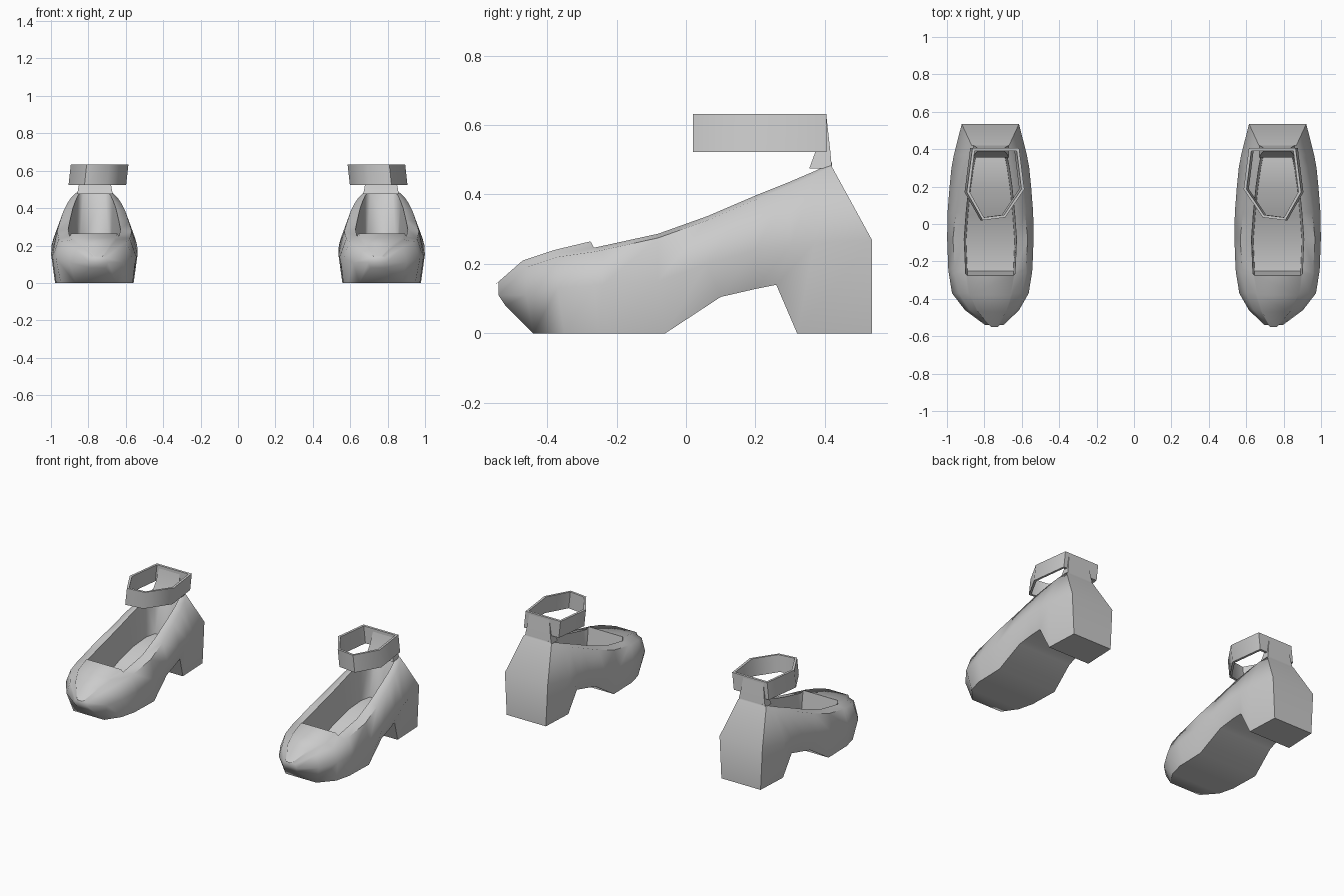
import bpy
import bmesh
import math

if "Cube" in bpy.data.objects:
    bpy.data.objects.remove(bpy.data.objects["Cube"], do_unlink=True)

grey = bpy.data.materials.new("plain grey")
grey.use_nodes = True
grey.diffuse_color = (0.6, 0.6, 0.6, 1)
grey.node_tree.nodes["Principled BSDF"].inputs["Base Color"].default_value = (0.6, 0.6, 0.6, 1)


def finish(name, bm, side):
    """Turn a bmesh of the left part into an object, mirrored for the right."""
    for v in bm.verts:
        v.co.x *= side
    bmesh.ops.recalc_face_normals(bm, faces=bm.faces)
    mesh = bpy.data.meshes.new(name)
    bm.to_mesh(mesh)
    bm.free()
    mesh.materials.append(grey)
    obj = bpy.data.objects.new(name, mesh)
    bpy.context.collection.objects.link(obj)
    bpy.ops.object.select_all(action='DESELECT')
    obj.select_set(True)
    bpy.context.view_layer.objects.active = obj
    bpy.ops.object.shade_smooth_by_angle(angle=math.radians(60))


def bridge(bm, a, b):
    """Join two closed loops of vertices with a band of quads."""
    n = len(a)
    for i in range(n):
        j = (i + 1) % n
        bm.faces.new((a[i], a[j], b[j], b[i]))


# Sections, toe to heel: y of sole and side, half widths of sole, side and rim,
# heights of sole, side, rim and footbed
SECTIONS = [
    (-.52, -.54, .04, .05, .04, .08, .11, .135, .14),
    (-.44, -.46, .11, .145, .12, 0, .11, .19, .21),
    (-.35, -.37, .18, .205, .17, 0, .13, .22, .24),
    (-.25, -.265, .205, .222, .19, 0, .14, .235, .265),
    (-.22, -.24, .205, .225, .19, 0, .14, .24, .06),
    (-.06, -.08, .21, .231, .20, 0, .15, .275, .06),
    (.10, .06, .19, .229, .185, .105, .20, .325, .13),
    (.20, .20, .18, .218, .165, .128, .24, .385, .18),
    (.26, .30, .17, .208, .145, .14, .25, .425, .20),
    (.32, .37, .15, .195, .125, 0, .26, .455, .20),
    (.535, .535, .14, .153, .10, 0, .27, .48, .48),
]


def half_profile(ys, ym, ws, wm, wr, zs, zm, zr, zf):
    """Sole edge, side, outer rim, inner rim and footbed edge of one section."""
    yr = min(ym, .42)
    wi = wr * .7
    return [(ws, ys, zs), (wm, ym, zm), (wr, yr, zr), (wi, yr, zr + .012), (wi - .01, yr - .01, zf)]


def build_shoe(side, label):
    # Shoe body lofted through the sections, with the opening and footbed
    bm = bmesh.new()
    rings = []
    for section in SECTIONS:
        cx = .768 + .15 * min(0, section[1] + .4)
        pts = half_profile(*section)
        left = [bm.verts.new((cx + w, y, z)) for w, y, z in pts]
        right = [bm.verts.new((cx - w, y, z)) for w, y, z in pts]
        rings.append(left + right[::-1])
    for a, b in zip(rings, rings[1:]):
        bridge(bm, a, b)
    for r in (rings[0], rings[-1]):
        for k in range(4):
            bm.faces.new((r[k], r[k + 1], r[8 - k], r[9 - k]))
    finish(label + "_shoe_body", bm, side)

    # Six-sided ankle strap, leaning slightly outward at the bottom
    bm = bmesh.new()
    cols = []
    for x, y in [(.62, .405), (.87, .405), (.90, .17), (.815, .02), (.695, .035), (.592, .185)]:
        xi, yi = .75 + (x - .75) * .90, .21 + (y - .21) * .92
        cols.append([bm.verts.new(p) for p in (
            (x + .006, y, .523), (x - .006, y, .632), (xi - .006, yi, .632), (xi + .006, yi, .523))])
    for a, b in zip(cols, cols[1:] + cols[:1]):
        bridge(bm, a, b)
    finish(label + "_ankle_strap", bm, side)

    # Tapered heel tab joining the body to the strap
    bm = bmesh.new()
    loops = []
    for w, y0, y1, z in [(.095, .355, .42, .475), (.085, .375, .415, .53), (.07, .392, .404, .628)]:
        loops.append([bm.verts.new((.765 + s * w, y, z))
                      for s, y in ((-1, y0), (1, y0), (1, y1), (-1, y1))])
    for a, b in zip(loops, loops[1:]):
        bridge(bm, a, b)
    bm.faces.new(loops[0])
    bm.faces.new(loops[-1])
    finish(label + "_heel_tab", bm, side)


build_shoe(1, "left")
build_shoe(-1, "right")
